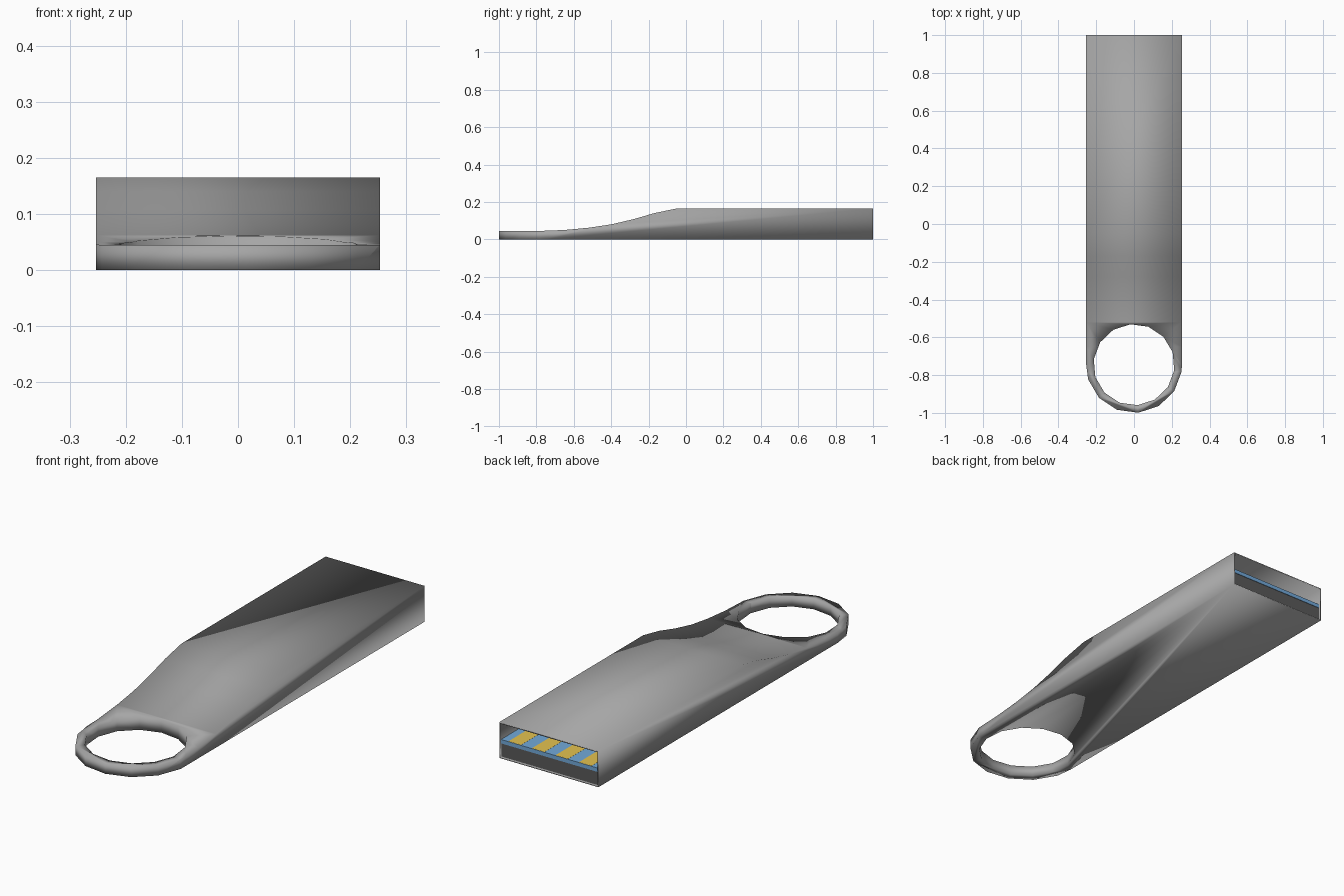
import bpy, bmesh, math
from mathutils import Vector

if "Cube" in bpy.data.objects:
    bpy.data.objects.remove(bpy.data.objects["Cube"])

W = 0.253          # half width
RING_Y = -0.745    # ring centre


def make_prism(name, points, offset):
    """Closed solid: a polygon swept along an offset vector."""
    bm = bmesh.new()
    face = bm.faces.new([bm.verts.new(p) for p in points])
    ext = bmesh.ops.extrude_face_region(bm, geom=[face])
    moved = [g for g in ext["geom"] if isinstance(g, bmesh.types.BMVert)]
    bmesh.ops.translate(bm, verts=moved, vec=Vector(offset))
    bmesh.ops.recalc_face_normals(bm, faces=bm.faces)
    me = bpy.data.meshes.new(name)
    bm.to_mesh(me)
    bm.free()
    ob = bpy.data.objects.new(name, me)
    bpy.context.collection.objects.link(ob)
    return ob


def make_box(name, x0, x1, y0, y1, z0, z1, mat=None):
    ob = make_prism(name, [(x0, y0, z0), (x1, y0, z0), (x1, y1, z0), (x0, y1, z0)],
                    (0, 0, z1 - z0))
    if mat:
        ob.data.materials.append(mat)
    return ob


def apply_boolean(ob, cutter, operation):
    cutter.hide_render = True
    mod = ob.modifiers.new("cut", "BOOLEAN")
    mod.operation, mod.object, mod.solver = operation, cutter, "EXACT"
    bpy.context.view_layer.objects.active = ob
    bpy.ops.object.modifier_apply(modifier=mod.name)
    bpy.data.objects.remove(cutter)


def make_material(name, color):
    mat = bpy.data.materials.new(name)
    mat.diffuse_color = color
    mat.use_nodes = True
    mat.node_tree.nodes["Principled BSDF"].inputs["Base Color"].default_value = mat.diffuse_color
    return mat


def arc(radius, first, count, z):
    step = 2 * math.pi / 14
    start = math.radians(-85)
    return [(radius * math.cos(start + step * k),
             RING_Y + radius * math.sin(start + step * k), z)
            for k in range(first, first + count)]


steel = make_material("dark_steel", (0.38, 0.38, 0.38, 1))
black = make_material("block_dark", (0.10, 0.10, 0.10, 1))
blue = make_material("board_blue", (0.17, 0.40, 0.70, 1))
gold = make_material("contact_gold", (0.78, 0.54, 0.08, 1))

# Casing: side profile trimmed to the round-ended plan outline
profile = [(-1.2, 0), (1, 0), (1, 0.165), (-0.05, 0.165), (-0.17, 0.14), (-0.28, 0.108),
           (-0.4, 0.08), (-0.52, 0.062), (-0.65, 0.05), (-0.78, 0.045), (-1.2, 0.045)]
casing = make_prism("casing", [(-0.4, y, z) for y, z in profile], (0.8, 0, 0))
casing.data.materials.append(steel)
outline = ([(-W, 1.2, -0.2), (-W, RING_Y, -0.2)] + arc(0.255, -3, 7, -0.2)
           + [(W, RING_Y, -0.2), (W, 1.2, -0.2)])
apply_boolean(casing, make_prism("outline_cutter", outline, (0, 0, 0.6)), "INTERSECT")

# Key-ring hole and connector opening
apply_boolean(casing, make_prism("hole_cutter", arc(0.215, 0, 14, -0.2), (0, 0, 0.6)),
              "DIFFERENCE")
apply_boolean(casing, make_box("socket_cutter", -0.248, 0.248, 0.45, 1.1, 0.005, 0.16),
              "DIFFERENCE")

# Continuous smooth shading wraps softly around the casing edges
casing.data.materials.clear()
casing.data.materials.append(steel)
casing.data.shade_smooth()

# Connector: filler block, blue board and four contacts
make_box("connector_block", -0.248, 0.248, 0.45, 0.992, 0.005, 0.066, black)
make_box("connector_board", -0.248, 0.248, 0.45, 0.994, 0.066, 0.084, blue)
for i in range(4):
    x = -0.18 + 0.12 * i
    make_box(f"contact_{i + 1}", x - 0.032, x + 0.032, 0.47, 0.992, 0.084, 0.0845, gold)
